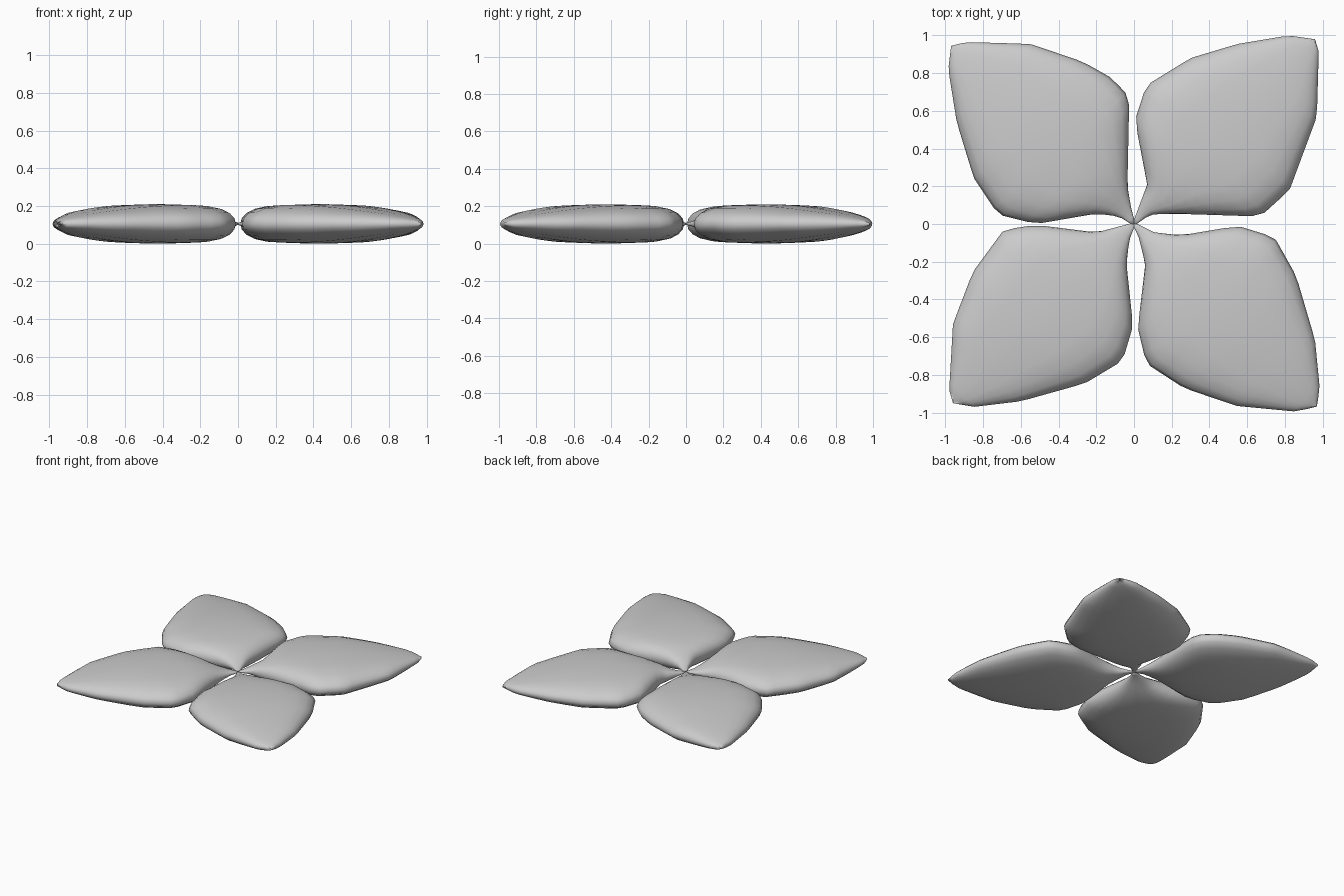
import bpy, math

if "Cube" in bpy.data.objects:
    bpy.data.objects.remove(bpy.data.objects["Cube"])

MID_Z = 0.105
ROWS, RING = 28, 20

# half thickness from root (0) to tip (1)
THICK = [(0, .005), (.04, .014), (.09, .037), (.15, .066), (.21, .086), (.28, .098),
         (.38, .104), (.48, .105), (.58, .1), (.68, .089), (.78, .073), (.87, .055),
         (.94, .036), (.98, .02), (1, .006)]

# per petal: x/y signs, edge beside the y axis, edge beside the x axis, tip
PETALS = {
    "petal_back_right": (1, 1,
        [(.07, .21), (.005, .55), (.065, .735), (.3, .88), (.55, .955), (.82, 1)],
        [(.085, .05), (.2, .055), (.67, .04), (.825, .18), (.97, .57), (.98, .92)], (.96, .98)),
    "petal_back_left": (-1, 1,
        [(.015, .085), (.035, .2), (.025, .675), (.12, .775), (.27, .86), (.55, .955), (.89, .965)],
        [(.08, .04), (.2, .055), (.52, 0), (.72, .05), (.85, .245), (.94, .54), (.985, .82)], (.97, .945)),
    "petal_front_left": (-1, -1,
        [(.025, .085), (.04, .21), (.005, .54), (.06, .725), (.26, .845), (.6, .94), (.85, .97)],
        [(.2, .045), (.52, .005), (.69, .03), (.855, .255), (.96, .53), (.98, .88)], (.96, .95)),
    "petal_front_right": (1, -1,
        [(.025, .07), (.06, .21), (.02, .55), (.065, .74), (.265, .87), (.545, .965), (.86, .995)],
        [(.11, .045), (.25, .06), (.55, .01), (.745, .07), (.86, .275), (.96, .615), (.985, .87)], (.97, .968)),
}


def lerp(table, t):
    for (a, va), (b, vb) in zip(table, table[1:]):
        if t <= b:
            return va + (vb - va) * (t - a) / (b - a)
    return table[-1][1]


def edge(points, tip, root):
    # outline as sideways offset against distance along the petal's diagonal
    body = [((x + y) / 2, (x - y) / 2) for x, y in points]
    s_tip, d_tip = (tip[0] + tip[1]) / 2, (tip[0] - tip[1]) / 2
    return [(0, root)] + body + [(s_tip, d_tip)]


def petal(name, sx, sy, y_edge, x_edge, tip):
    left, right = edge(y_edge, tip, -.006), edge(x_edge, tip, .006)
    length = left[-1][0]
    verts, faces = [], []
    for r in range(ROWS):
        f = r / (ROWS - 1)
        t = .6 * f + .4 * (1 - math.cos(math.pi * f)) / 2
        s = t * length
        a, b, h = lerp(left, s), lerp(right, s), lerp(THICK, t)
        for k in range(RING):
            ang = 2 * math.pi * k / RING
            c = math.cos(ang)
            u = math.copysign(abs(c) ** .667, c)
            d = (a + b) / 2 + u * (b - a) / 2
            verts.append((sx * (s + d), sy * (s - d), MID_Z + h * math.sin(ang)))
    for r in range(ROWS - 1):
        for k in range(RING):
            n = (k + 1) % RING
            faces.append((r * RING + k, r * RING + n, (r + 1) * RING + n, (r + 1) * RING + k))
    faces.append(tuple(reversed(range(RING))))
    faces.append(tuple((ROWS - 1) * RING + k for k in range(RING)))
    if sx * sy < 0:
        faces = [q[::-1] for q in faces]
    faces = [q[::-1] for q in faces] if OUTWARD_FLIP else faces
    mesh = bpy.data.meshes.new(name)
    mesh.from_pydata(verts, [], faces)
    mesh.validate()
    mesh.shade_smooth()
    bpy.context.collection.objects.link(bpy.data.objects.new(name, mesh))


# ring runs from +d through +z, so s x ring direction points inward for the first petal
OUTWARD_FLIP = False
for name, data in PETALS.items():
    petal(name, *data)
